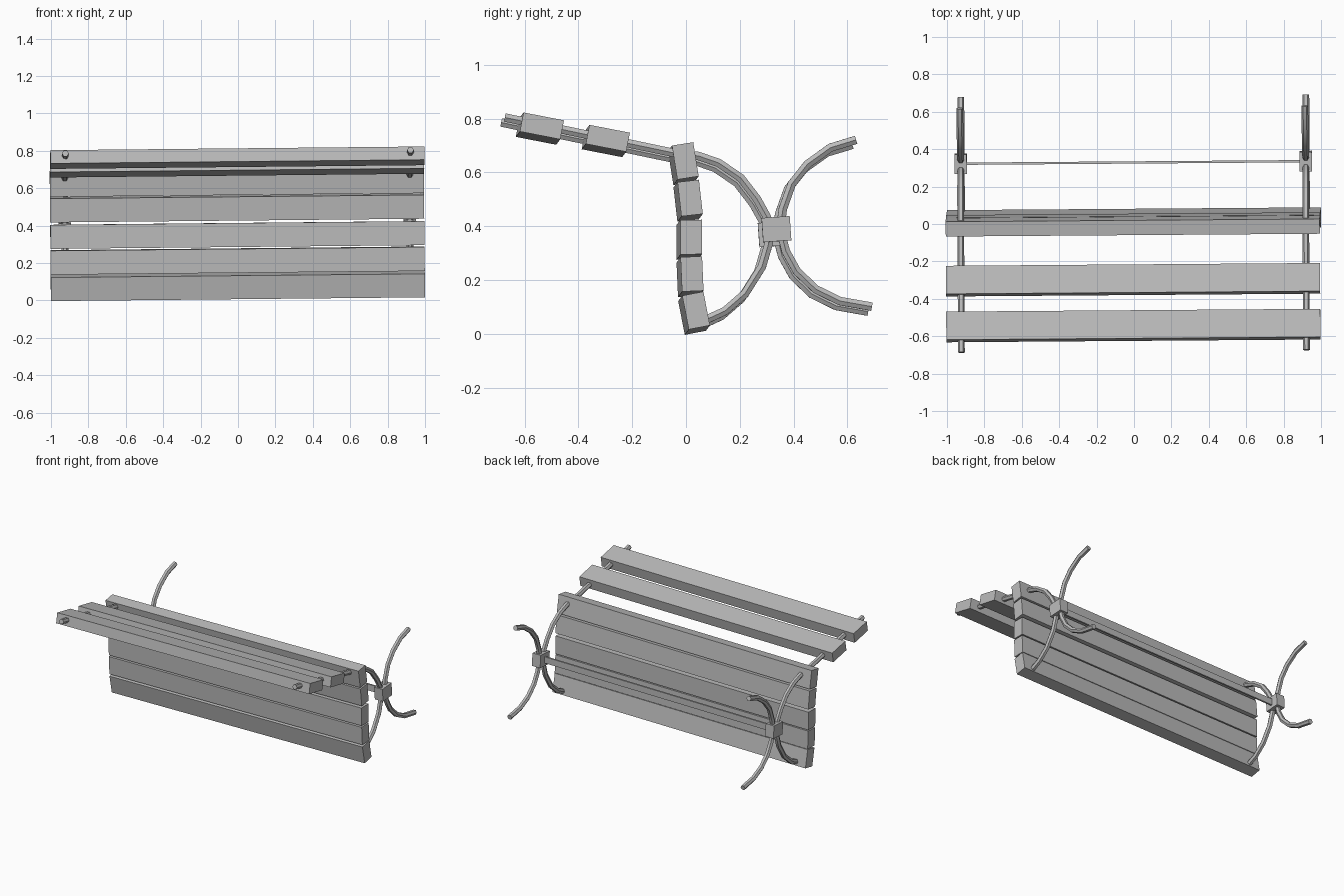
import bpy
from math import radians
from mathutils import Matrix, Vector

cube = bpy.data.objects.get("Cube")
if cube:
    bpy.data.objects.remove(cube, do_unlink=True)

grey = bpy.data.materials.new("plain grey")
grey.use_nodes = True
shade = (0.5, 0.5, 0.5, 1)
grey.diffuse_color = shade
grey.node_tree.nodes["Principled BSDF"].inputs["Base Color"].default_value = shade

# The whole toppled bench leans slightly along its length
TILT = Matrix.Rotation(-0.01, 4, "Y") @ Matrix.Rotation(0.0075, 4, "Z")


def box(name, centre, size, lean=0):
    bpy.ops.mesh.primitive_cube_add(size=1)
    ob = bpy.context.object
    ob.name = name
    ob.data.transform(Matrix.Diagonal((*size, 1)))
    ob.data.transform(Matrix.Rotation(radians(lean), 4, "X"))
    ob.data.transform(TILT @ Matrix.Translation(centre))
    ob.data.materials.append(grey)
    return ob


def rod(name, x, path):
    curve = bpy.data.curves.new(name, "CURVE")
    curve.dimensions = "3D"
    curve.bevel_depth = 0.018
    curve.bevel_resolution = 1
    curve.use_fill_caps = True
    spline = curve.splines.new("POLY")
    spline.points.add(len(path) - 1)
    for point, (y, z) in zip(spline.points, path):
        point.co = (*(TILT @ Vector((x, y, z))), 1)
    ob = bpy.data.objects.new(name, curve)
    bpy.context.collection.objects.link(ob)
    bpy.ops.object.select_all(action="DESELECT")
    ob.select_set(True)
    bpy.context.view_layer.objects.active = ob
    bpy.ops.object.convert(target="MESH")
    ob = bpy.context.object
    ob.data.materials.clear()
    ob.data.materials.append(grey)
    bpy.ops.object.shade_smooth_by_angle(angle=radians(35))


# Upright row of slats: y, z, lean
upright = [(0.03, 0.077, 11), (0.015, 0.213, 2.5), (0.012, 0.35, 0.5),
           (0.008, 0.495, 6.5), (-0.01, 0.633, 9)]
for i, (y, z, lean) in enumerate(upright):
    box(f"upright_slat_{i + 1}", (0, y, z), (2, 0.08, 0.128), lean)

# Two slats on the projecting arms
for i, (y, z) in enumerate([(-0.298, 0.717), (-0.543, 0.763)]):
    box(f"projecting_slat_{i + 1}", (0, y, z), (2, 0.153, 0.072), -11)

# Bent side frames: slat carrier, leg arc and clamp block
carrier = [(-0.68, 0.795), (-0.05, 0.663), (0.04, 0.652), (0.115, 0.626), (0.197, 0.57),
           (0.257, 0.492), (0.294, 0.425), (0.305, 0.38), (0.3, 0.325), (0.275, 0.24),
           (0.212, 0.14), (0.138, 0.076), (0.06, 0.04)]
leg = [(0.625, 0.712), (0.53, 0.683), (0.445, 0.622), (0.386, 0.548), (0.353, 0.455),
       (0.343, 0.38), (0.364, 0.298), (0.405, 0.224), (0.475, 0.157), (0.565, 0.113),
       (0.684, 0.092)]
for side, x in (("left", 0.925), ("right", -0.92)):
    rod(f"{side}_slat_carrier", x, carrier)
    rod(f"{side}_leg_arc", x, leg)
    box(f"{side}_clamp_block", (x, 0.329, 0.38), (0.065, 0.105, 0.09), 4)

# Flat brace joining the clamps
box("cross_brace", (0, 0.329, 0.38), (1.84, 0.012, 0.045))
